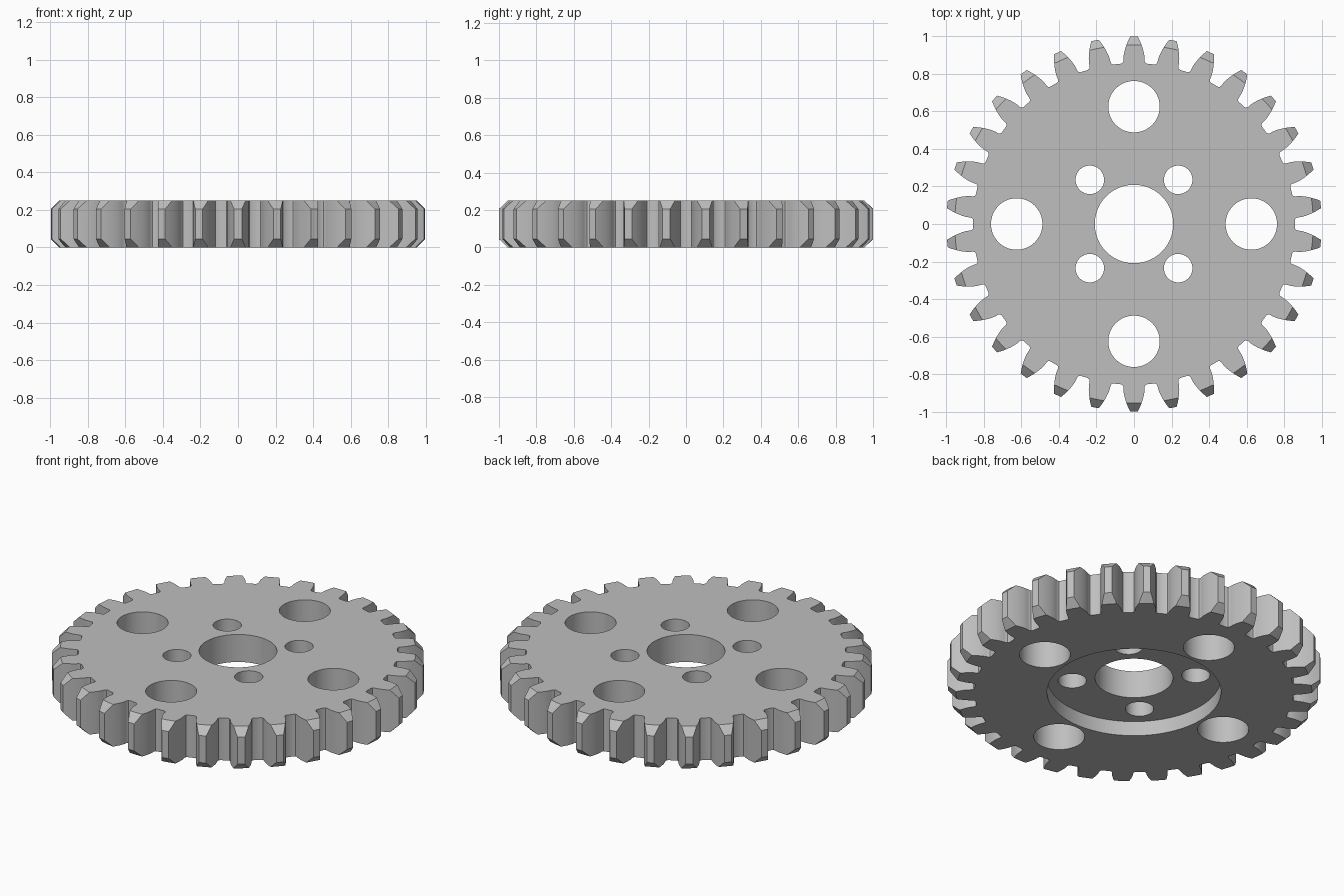
import bpy, bmesh
from math import pi, sin, cos, tan, acos, radians

if "Cube" in bpy.data.objects:
    bpy.data.objects.remove(bpy.data.objects["Cube"])

TEETH, THICK, CHAMFER = 30, 0.25, 0.045
TIP_R, PITCH_R, ROOT_R = 1.0, 0.9375, 0.857
BASE_R = PITCH_R * cos(radians(20))

steel = bpy.data.materials.new("Steel grey")
steel.use_nodes = True
GREY = (0.52, 0.52, 0.52, 1)
steel.diffuse_color = GREY
steel.node_tree.nodes["Principled BSDF"].inputs["Base Color"].default_value = GREY


def prism(bm, outline, z0, z1):
    """Upright solid from a flat counter-clockwise outline."""
    low = [bm.verts.new((x, y, z0)) for x, y in outline]
    high = [bm.verts.new((x, y, z1)) for x, y in outline]
    bm.faces.new(low[::-1])
    bm.faces.new(high)
    for i in range(len(outline)):
        j = (i + 1) % len(outline)
        bm.faces.new((low[i], low[j], high[j], high[i]))


def circle(x, y, r, n=96):
    return [(x + r * cos(2 * pi * i / n), y + r * sin(2 * pi * i / n)) for i in range(n)]


def new_object(name, bm):
    mesh = bpy.data.meshes.new(name)
    bm.to_mesh(mesh)
    bm.free()
    mesh.materials.append(steel)
    obj = bpy.data.objects.new(name, mesh)
    bpy.context.collection.objects.link(obj)
    return obj


def apply_boolean(obj, cutter, operation):
    mod = obj.modifiers.new("Cut", 'BOOLEAN')
    mod.operation, mod.solver, mod.object = operation, 'EXACT', cutter
    bpy.context.view_layer.objects.active = obj
    bpy.ops.object.modifier_apply(modifier=mod.name)
    bpy.data.objects.remove(cutter)


def inv(a):
    return tan(a) - a


def half_angle(r):
    """Half the angle a tooth spans at radius r, on an involute flank."""
    flank = inv(acos(min(1, BASE_R / r)))
    return pi / (2 * TEETH) + inv(radians(20)) - flank - 0.003


# Flank from root to tip, with a small fillet at the root
flank = [(ROOT_R, half_angle(BASE_R) + 0.016),
         (ROOT_R + 0.004, half_angle(BASE_R) + 0.006),
         (ROOT_R + 0.013, half_angle(BASE_R) + 0.001)]
flank += [(BASE_R + (TIP_R - BASE_R) * i / 7, half_angle(BASE_R + (TIP_R - BASE_R) * i / 7))
          for i in range(8)]
tooth = [(r, -a) for r, a in flank] + [(r, a) for r, a in reversed(flank)]

# Toothed disc, one tooth on the +y axis
outline = []
for k in range(TEETH):
    mid = pi / 2 + 2 * pi * k / TEETH
    outline += [(r * cos(mid + a), r * sin(mid + a)) for r, a in tooth]
bm = bmesh.new()
prism(bm, outline, 0, THICK)
gear = new_object("gear_wheel", bm)

# Chamfer the tooth tips with a double-coned blank
bm = bmesh.new()
over = 0.03
profile = [(TIP_R - CHAMFER - over, -over), (TIP_R + over, CHAMFER + over),
           (TIP_R + over, THICK - CHAMFER - over), (TIP_R - CHAMFER - over, THICK + over)]
rings = [[bm.verts.new((x, y, z)) for x, y in circle(0, 0, r, 180)] for r, z in profile]
for a, b in zip(rings, rings[1:]):
    for i in range(180):
        j = (i + 1) % 180
        bm.faces.new((a[i], a[j], b[j], b[i]))
bm.faces.new(rings[0][::-1])
bm.faces.new(rings[-1])
apply_boolean(gear, new_object("chamfer_blank", bm), 'INTERSECT')

# Recess under the hub
bm = bmesh.new()
prism(bm, circle(0, 0, 0.467), -0.1, 0.087)
apply_boolean(gear, new_object("recess_cutter", bm), 'DIFFERENCE')

# Bore, four bolt holes and four large lightening holes
bm = bmesh.new()
prism(bm, circle(0, 0, 0.209), -0.1, THICK + 0.1)
for k in range(4):
    a = k * pi / 2
    prism(bm, circle(0.625 * cos(a), 0.625 * sin(a), 0.137), -0.1, THICK + 0.1)
    a += pi / 4
    prism(bm, circle(0.333 * cos(a), 0.333 * sin(a), 0.076), -0.1, THICK + 0.1)
apply_boolean(gear, new_object("hole_cutter", bm), 'DIFFERENCE')

# Smooth flanks and bores, crisp edges
bpy.ops.object.select_all(action='DESELECT')
gear.select_set(True)
bpy.context.view_layer.objects.active = gear
bpy.ops.object.shade_smooth_by_angle(angle=radians(25))
